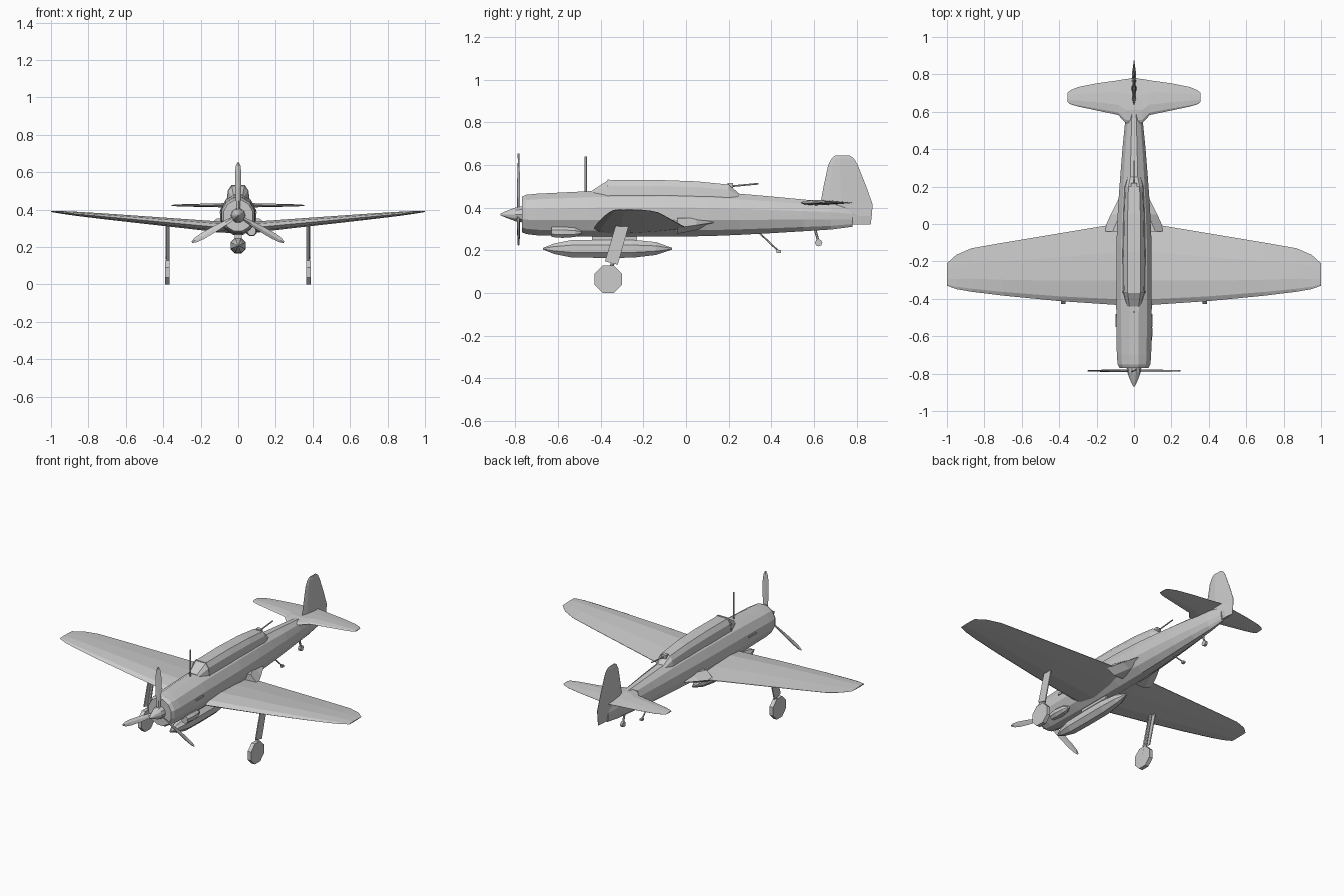
import bpy, bmesh, math
from mathutils import Vector, Matrix

if "Cube" in bpy.data.objects:
    bpy.data.objects.remove(bpy.data.objects["Cube"])


def make(name, bm, mirror=False):
    bmesh.ops.recalc_face_normals(bm, faces=bm.faces[:])
    me = bpy.data.meshes.new(name)
    bm.to_mesh(me)
    bm.free()
    ob = bpy.data.objects.new(name, me)
    bpy.context.collection.objects.link(ob)
    if mirror:
        ob.modifiers.new("Mirror", 'MIRROR')
    return ob


def loft(name, rings, mirror=False, closed=True):
    """Skin a list of equal-length point rings; closed caps both ends."""
    bm = bmesh.new()
    vs = [[bm.verts.new(p) for p in r] for r in rings]
    n = len(vs[0])
    for a, b in zip(vs, vs[1:]):
        for i in range(n):
            j = (i + 1) % n
            bm.faces.new((a[i], a[j], b[j], b[i]))
    if closed:
        bm.faces.new(vs[0])
        bm.faces.new(vs[-1])
    return make(name, bm, mirror)


def body(name, sections, n=12, x=0):
    """Elliptical body along y; sections are (y, bottom z, top z, half width)."""
    k = 1 / math.cos(math.pi / n)
    rings = []
    for y, b, t, w in sections:
        angs = [2 * math.pi * (i + .5) / n for i in range(n)]
        rings.append([(x + w * k * math.sin(a), y, (b + t) / 2 + (t - b) / 2 * k * math.cos(a)) for a in angs])
    return loft(name, rings)


def rod(name, p, q, r, n=6, mirror=False):
    p, q = Vector(p), Vector(q)
    d = q - p
    bm = bmesh.new()
    m = Matrix.Translation((p + q) / 2) @ d.to_track_quat('Z', 'Y').to_matrix().to_4x4()
    bmesh.ops.create_cone(bm, cap_ends=True, segments=n, radius1=r, radius2=r, depth=d.length, matrix=m)
    return make(name, bm, mirror)


def box(name, lo, hi, mirror=False):
    lo, hi = Vector(lo), Vector(hi)
    bm = bmesh.new()
    m = Matrix.Translation((lo + hi) / 2) @ Matrix.Diagonal((*(hi - lo), 1))
    bmesh.ops.create_cube(bm, size=1, matrix=m)
    return make(name, bm, mirror)


# Airfoil: chord fraction and height as a fraction of the thickness
FOIL = [(0, 0), (.07, .33), (.3, .55), (.65, .38), (1, .03), (1, -.03), (.65, -.3), (.3, -.45), (.07, -.3)]


def wing(name, sections):
    """Sections are (x, leading y, trailing y, z, thickness)."""
    loft(name, [[(x, a + (b - a) * f, z + t * h) for f, h in FOIL]
                for x, a, b, z, t in sections], mirror=True)


# Fuselage
body("fuselage", [(-.77, .285, .45, .078), (-.75, .276, .46, .088), (-.7, .27, .465, .092),
                  (-.45, .264, .477, .095), (-.1, .264, .48, .094), (.1, .266, .475, .085),
                  (.25, .272, .465, .074), (.4, .28, .452, .062), (.55, .289, .438, .047),
                  (.68, .297, .425, .03), (.78, .31, .405, .012)])

# Spinner and hub
body("spinner", [(-.87, .364, .372, .004), (-.845, .353, .383, .015), (-.8, .336, .4, .032),
                 (-.765, .33, .406, .038)], 10)

# Propeller blades
for i in range(3):
    rings = []
    for r, w, tw in [(.02, .01, 40), (.08, .014, 30), (.15, .018, 22), (.22, .018, 16),
                     (.265, .013, 12), (.285, .004, 12)]:
        c, s = math.cos(math.radians(tw)), math.sin(math.radians(tw))
        rings.append([(u * w * c - v * s, -.785 + u * w * s + v * c, r)
                      for u, v in ((-1, 0), (0, .004), (1, 0), (0, -.004))])
    blade = loft("propeller_blade", rings)
    blade.location.z = .368
    blade.rotation_euler.y = i * 2 * math.pi / 3

# Main wings and rear root fairings
wing("wing", [(0, -.435, .0, .298, .06), (.1, -.432, .0, .305, .058), (.4, -.412, -.05, .333, .045),
              (.7, -.383, -.1, .361, .032), (.87, -.362, -.13, .377, .022),
              (.95, -.348, -.165, .385, .014), (1, -.33, -.21, .39, .006)])
loft("wing_fairing", [[(.05, y, t), (x - .05, y, t), (x, y, m), (x - .05, y, b), (.05, y, b)]
                      for y, x, t, m, b in [(-.04, .165, .352, .305, .277), (.05, .125, .352, .318, .295),
                                            (.13, .085, .335, .33, .322)]], mirror=True)

# Tailplane
wing("tailplane", [(0, .535, .78, .422, .026), (.045, .54, .775, .422, .025), (.085, .583, .768, .422, .022),
                   (.2, .607, .752, .422, .017), (.3, .628, .732, .422, .012),
                   (.34, .64, .715, .422, .008), (.355, .652, .702, .422, .005)])

# Fin and rudder: airfoil sections stacked in z
loft("fin_and_rudder", [[(s * t, a + (b - a) * f, z) for f, s in
                         ((0, 0), (.15, .8), (.4, 1), (1, .1), (1, -.1), (.4, -1), (.15, -.8))]
                        for z, a, b, t in [(.32, .777, .866, .007), (.36, .765, .871, .011), (.415, .63, .875, .013),
                                           (.5, .645, .845, .011), (.6, .667, .805, .008),
                                           (.63, .683, .788, .006), (.645, .7, .765, .003)]])

# Canopy and its frame hoops
CANOPY = [(-.44, .445, .48, .04, .025), (-.365, .43, .528, .062, .034), (-.15, .43, .53, .064, .035),
          (.05, .425, .523, .06, .034), (.2, .42, .508, .053, .03), (.25, .43, .465, .038, .02)]


def hoop(y, b, t, w, wt):
    m = b + (t - b) * .72
    return [(-w, y, b), (-w * .86, y, m), (-wt, y, t), (wt, y, t), (w * .86, y, m), (w, y, b)]


loft("canopy", [hoop(*c) for c in CANOPY])
loft("windscreen_frame", [hoop(y, .43, .531, .064, .036) for y in (-.368, -.358)])

# Mast and rear gun
rod("antenna_mast", (0, -.47, .46), (0, -.47, .64), .005)
rod("rear_gun", (0, .18, .497), (0, .34, .512), .004)
box("rear_gun_mount", (-.016, .195, .48), (.016, .22, .515))

# Side exhausts and the offset oil cooler
box("exhaust", (.08, -.55, .378), (.1, -.48, .389), mirror=True)
body("oil_cooler", [(-.63, .262, .308, .022), (-.58, .258, .31, .028), (-.52, .262, .305, .022),
                    (-.49, .275, .29, .008)], 8, x=.072)

# Belly store on its pylon
body("belly_store", [(-.67, .203, .211, .004), (-.62, .183, .231, .024), (-.54, .167, .247, .039),
                     (-.4, .164, .25, .041), (-.25, .165, .249, .041), (-.14, .178, .238, .03),
                     (-.065, .203, .211, .004)], 8)
box("store_pylon", (-.018, -.44, .24), (.018, -.23, .275))

# Main landing gear
loft("gear_cover", [[(.382, a, z), (.388, a, z), (.388, b, z + d), (.382, b, z + d)]
                    for z, a, b, d in [(.148, -.38, -.32, -.016), (.322, -.328, -.27, -.012)]], mirror=True)
rod("gear_strut", (.374, -.297, .325), (.374, -.362, .07), .009, 8, mirror=True)
wheel = rod("main_wheel", (.366, 0, 0), (.39, 0, 0), .069, 8, mirror=True)
wheel.data.transform(Matrix.Translation((0, -.365, .064)) @ Matrix.Rotation(math.pi / 8, 4, 'X'))

# Arrestor hook and tail wheel
rod("arrestor_hook", (0, .34, .285), (0, .435, .195), .004)
box("hook_tip", (-.008, .425, .188), (.008, .445, .2))
rod("tail_wheel_strut", (0, .605, .3), (0, .622, .235), .006)
rod("tail_wheel", (-.008, .622, .235), (.008, .622, .235), .017, 8)
